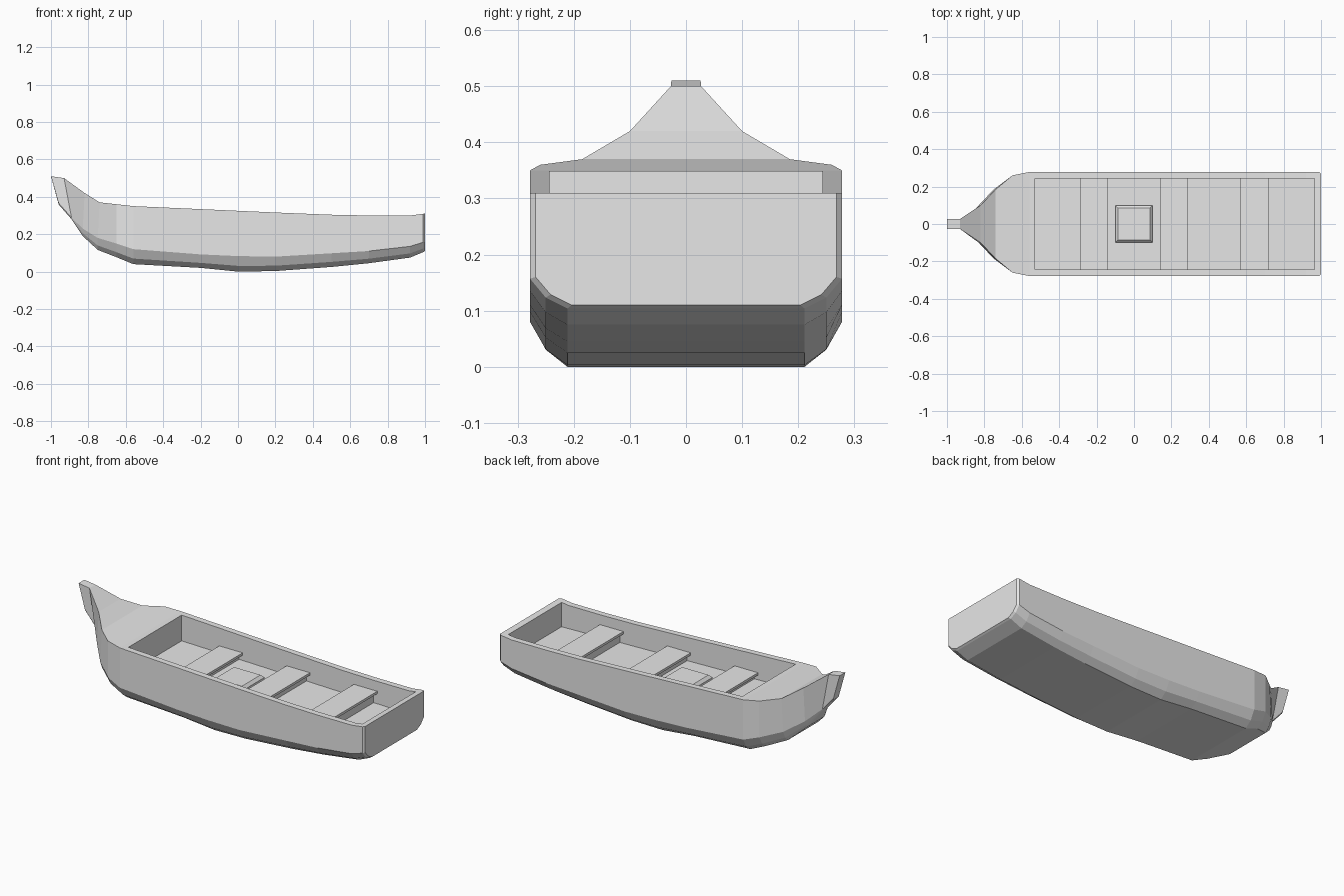
import bpy, bmesh

cube = bpy.data.objects.get("Cube")
if cube:
    bpy.data.objects.remove(cube, do_unlink=True)

grey = bpy.data.materials.new("plain_grey")
grey.use_nodes = True
grey.diffuse_color = (0.8, 0.8, 0.8, 1)
grey.node_tree.nodes["Principled BSDF"].inputs["Base Color"].default_value = (0.8, 0.8, 0.8, 1)


def loft(name, rings):
    """Skin a row of equal-length point rings and cap both ends."""
    bm = bmesh.new()
    rows = [[bm.verts.new(p) for p in ring] for ring in rings]
    n = len(rows[0])
    for a, b in zip(rows, rows[1:]):
        for i in range(n):
            j = (i + 1) % n
            bm.faces.new((a[i], a[j], b[j], b[i]))
    bm.faces.new(rows[0])
    bm.faces.new(rows[-1])
    bmesh.ops.recalc_face_normals(bm, faces=bm.faces)
    mesh = bpy.data.meshes.new(name)
    bm.to_mesh(mesh)
    bm.free()
    mesh.materials.append(grey)
    obj = bpy.data.objects.new(name, mesh)
    bpy.context.collection.objects.link(obj)
    return obj


def rect(x0, x1, y, z0, z1=None):
    """Rectangle around the centre line, its height running z0 to z1 along x."""
    z1 = z0 if z1 is None else z1
    return [(x0, -y, z0), (x1, -y, z1), (x1, y, z1), (x0, y, z0)]


def section(x_top, x_low, w, top, side, bottom):
    """Hull cross-section: upright side, two bilge facets, flat bottom."""
    mid = bottom + 0.37 * (side - bottom)
    half = [(x_top, w, top), (x_low, w, side),
            (x_low, w * 0.9, mid), (x_low, w * 0.76, bottom)]
    return half + [(x, -y, z) for x, y, z in reversed(half)]


# Hull from stern to stem: x top, x low, half width, top, side, bottom
stations = [
    (1.0, 1.0, 0.268, 0.31, 0.16, 0.11),
    (0.99, 0.99, 0.278, 0.309, 0.157, 0.104),
    (0.92, 0.92, 0.278, 0.30, 0.135, 0.075),
    (0.7, 0.7, 0.278, 0.30, 0.11, 0.045),
    (0.5, 0.5, 0.278, 0.304, 0.098, 0.025),
    (0.2, 0.2, 0.278, 0.316, 0.08, 0.003),
    (0.0, 0.0, 0.278, 0.325, 0.083, 0.0),
    (-0.2, -0.2, 0.278, 0.334, 0.092, 0.02),
    (-0.56, -0.56, 0.278, 0.35, 0.12, 0.04),
    (-0.65, -0.65, 0.26, 0.36, 0.15, 0.077),
    (-0.74, -0.75, 0.185, 0.37, 0.18, 0.116),
    (-0.82, -0.83, 0.10, 0.42, 0.23, 0.19),
    (-0.93, -0.89, 0.027, 0.50, 0.288, 0.28),
    (-1.0, -0.96, 0.026, 0.51, 0.368, 0.36),
]
hull = loft("hull", [section(*s) for s in stations])

# Open well, cut into the hull
well = loft("well_cutter", [rect(-0.53, 0.965, 0.243, 0.2, 0.165),
                            rect(-0.53, 0.965, 0.243, 0.6)])
well.hide_render = True
well.hide_viewport = True
well.display_type = 'WIRE'
cut = hull.modifiers.new("well", 'BOOLEAN')
cut.operation = 'DIFFERENCE'
cut.solver = 'EXACT'
cut.object = well

# Benches: overhanging seat board on a narrower riser
for label, x, top in (("front", -0.215, 0.235), ("middle", 0.215, 0.235), ("rear", 0.645, 0.243)):
    board = top - 0.014
    loft(label + "_bench_seat", [rect(x - 0.075, x + 0.075, 0.245, board),
                                 rect(x - 0.075, x + 0.075, 0.245, top)])
    loft(label + "_bench_riser", [rect(x - 0.052, x + 0.052, 0.245, 0.16),
                                  rect(x - 0.052, x + 0.052, 0.245, board)])

# Low hatch with sloping edges on the floor
loft("floor_hatch", [rect(-0.1, 0.1, 0.1, 0.175),
                     rect(-0.1, 0.1, 0.1, 0.212),
                     rect(-0.085, 0.085, 0.085, 0.228)])
